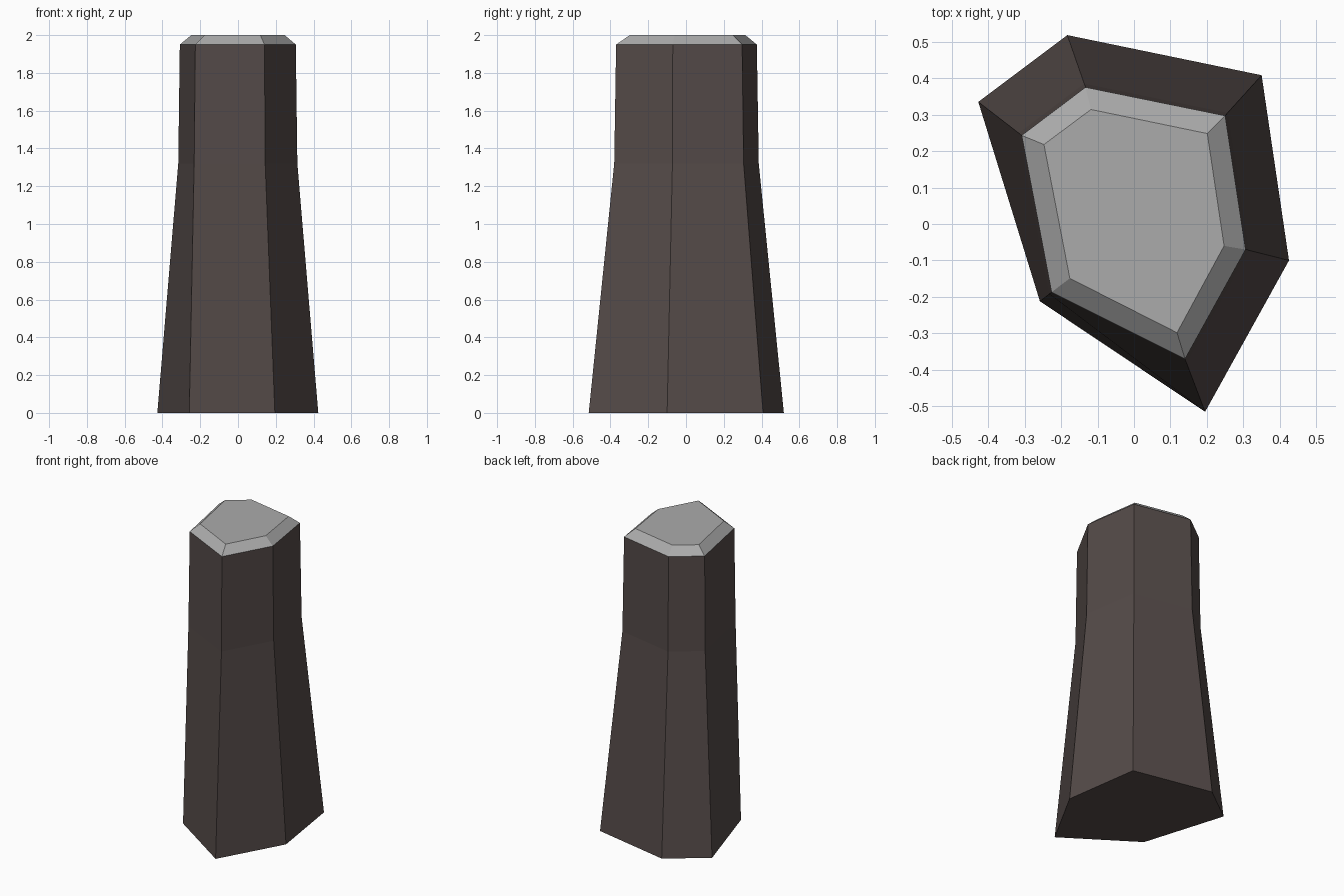
import bpy
import bmesh

cube = bpy.data.objects.get("Cube")
if cube:
    bpy.data.objects.remove(cube, do_unlink=True)


def make_material(name, color):
    mat = bpy.data.materials.new(name)
    mat.use_nodes = True
    mat.diffuse_color = color
    mat.node_tree.nodes["Principled BSDF"].inputs["Base Color"].default_value = color
    return mat


dark_rock = make_material("dark brown rock", (0.09, 0.07, 0.066, 1))
grey_top = make_material("grey stone", (0.41, 0.41, 0.41, 1))

# Irregular six-sided outlines of the foot and the shoulder
foot = [(-0.427, 0.335), (-0.183, 0.518), (0.35, 0.408),
        (0.425, -0.10), (0.195, -0.515), (-0.258, -0.212)]
shoulder = [(-0.308, 0.243), (-0.133, 0.375), (0.25, 0.297),
            (0.306, -0.07), (0.14, -0.37), (-0.226, -0.187)]
cap = [(-0.247, 0.218), (-0.118, 0.314), (0.201, 0.248),
       (0.247, -0.06), (0.118, -0.298), (-0.176, -0.149)]
waist = [(x * 1.027, y * 1.027) for x, y in shoulder]

# Stack the outlines into a column: flared foot, straight shaft, bevelled cap
bm = bmesh.new()
levels = [(foot, 0), (waist, 1.32), (shoulder, 1.95), (cap, 2)]
rings = [[bm.verts.new((x, y, z)) for x, y in outline] for outline, z in levels]
for low, high in zip(rings, rings[1:]):
    for i in range(len(low)):
        j = (i + 1) % len(low)
        bm.faces.new((low[i], low[j], high[j], high[i]))
bm.faces.new(rings[0])
bm.faces.new(rings[-1])
bmesh.ops.recalc_face_normals(bm, faces=bm.faces)

# Grey stone on the bevel and the flat top
for face in bm.faces:
    face.material_index = int(face.calc_center_median().z > 1.96)

mesh = bpy.data.meshes.new("rock_column")
bm.to_mesh(mesh)
bm.free()
mesh.materials.append(dark_rock)
mesh.materials.append(grey_top)
column = bpy.data.objects.new("rock_column", mesh)
bpy.context.collection.objects.link(column)
